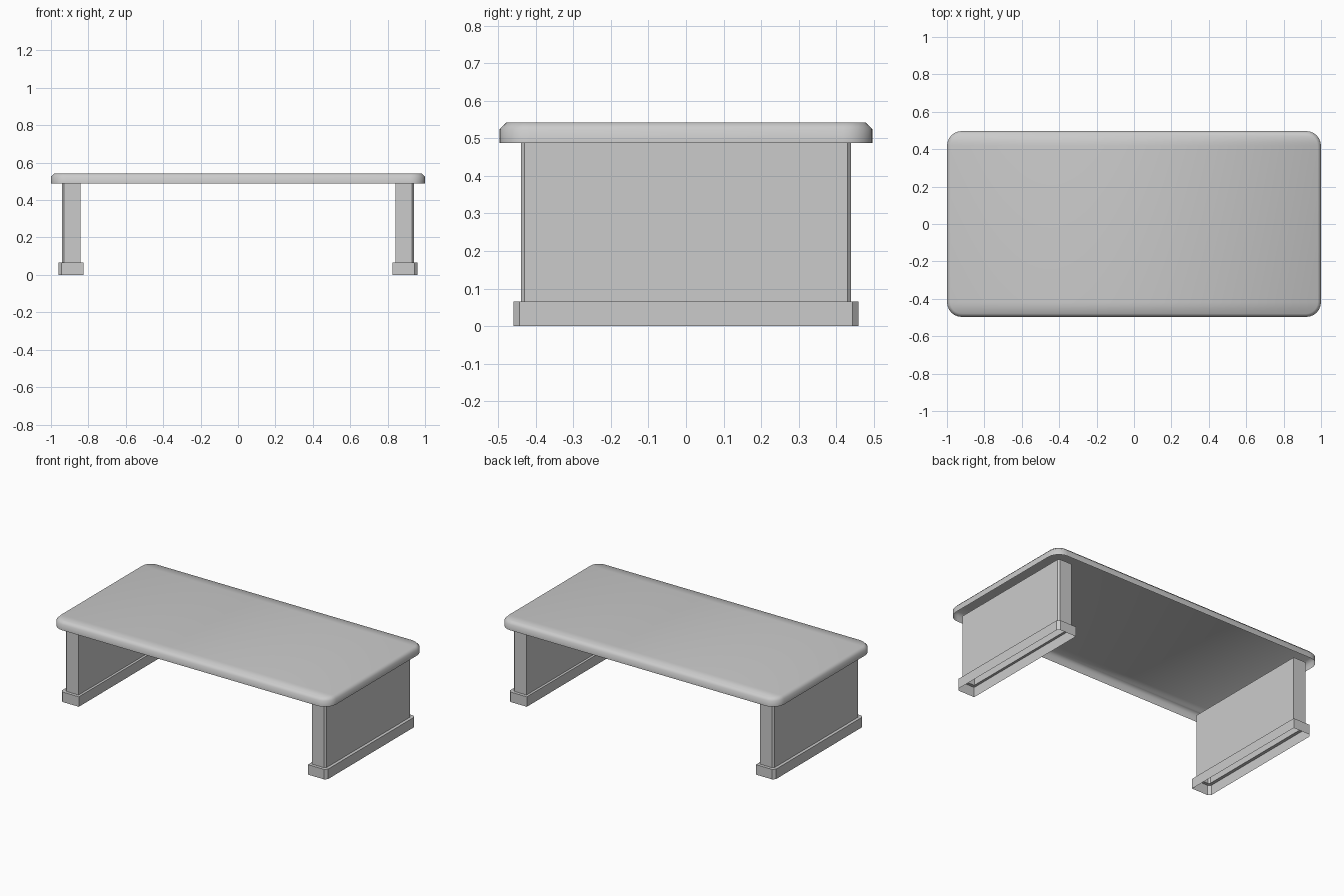
import bpy
import bmesh
from math import cos, sin, pi, radians

if "Cube" in bpy.data.objects:
    bpy.data.objects.remove(bpy.data.objects["Cube"], do_unlink=True)

# One plain grey for the whole bench
GREY = (0.6, 0.6, 0.6, 1)
grey = bpy.data.materials.new("grey")
grey.use_nodes = True
grey.diffuse_color = GREY
grey.node_tree.nodes["Principled BSDF"].inputs["Base Color"].default_value = GREY


def outline(x0, x1, half_y, r_in, r_out, steps):
    """Rounded rectangle, with separate radii for the low-x and high-x corners."""
    pts = []
    corners = [(x1, half_y, r_out, 0), (x0, half_y, r_in, 1),
               (x0, -half_y, r_in, 2), (x1, -half_y, r_out, 3)]
    for x, y, r, quarter in corners:
        if r == 0:
            pts.append((x, y))
            continue
        sx, sy = (1 if x == x1 else -1), (1 if y > 0 else -1)
        for i in range(steps + 1):
            a = (quarter + i / steps) * pi / 2
            pts.append((x - sx * r + r * cos(a), y - sy * r + r * sin(a)))
    return pts


def loft(name, levels, angle, cap=False, mirror=False):
    """Stack outlines into an open skin; the cap closes the top with strips along x."""
    bm = bmesh.new()
    rings = []
    for pts, z in levels:
        s = -1 if mirror else 1
        rings.append([bm.verts.new((s * x, y, z)) for x, y in pts])
    n = len(rings[0])
    for low, high in zip(rings, rings[1:]):
        for i in range(n):
            j = (i + 1) % n
            bm.faces.new((low[i], low[j], high[j], high[i]))
    if cap:
        top, m = rings[-1], n // 4
        for k in range(2 * m - 1):
            bm.faces.new((top[m + k], top[m + k + 1], top[m - 2 - k], top[m - 1 - k]))
    if mirror:
        bmesh.ops.reverse_faces(bm, faces=bm.faces[:])
    mesh = bpy.data.meshes.new(name)
    bm.to_mesh(mesh)
    bm.free()
    mesh.materials.append(grey)
    obj = bpy.data.objects.new(name, mesh)
    bpy.context.collection.objects.link(obj)
    bpy.ops.object.select_all(action="DESELECT")
    obj.select_set(True)
    bpy.context.view_layer.objects.active = obj
    bpy.ops.object.shade_smooth_by_angle(angle=radians(angle))


# Top board: a shell open below, with rounded corners and a chamfered upper edge
EDGE, CORNER, HALF_Y, BOTTOM, TOP = 0.018, 0.08, 0.497, 0.488, 0.543
rim = outline(-1, 1, HALF_Y, CORNER, CORNER, 6)
inner = CORNER - EDGE
crown = outline(EDGE - 1, 1 - EDGE, HALF_Y - EDGE, inner, inner, 6)
loft("top_board", [(rim, BOTTOM), (rim, TOP - EDGE), (crown, TOP)], 60, cap=True)

# Side panels: hollow upright on a wider foot skirt, with chamfered outer corners
foot = outline(0.826, 0.96, 0.46, 0, 0.016, 1)
upright = outline(0.842, 0.94, 0.44, 0, 0.01, 1)
for side, flip in (("left", False), ("right", True)):
    loft(side + "_side_panel",
         [(foot, 0), (foot, 0.065), (upright, 0.065), (upright, BOTTOM)],
         30, mirror=flip)
